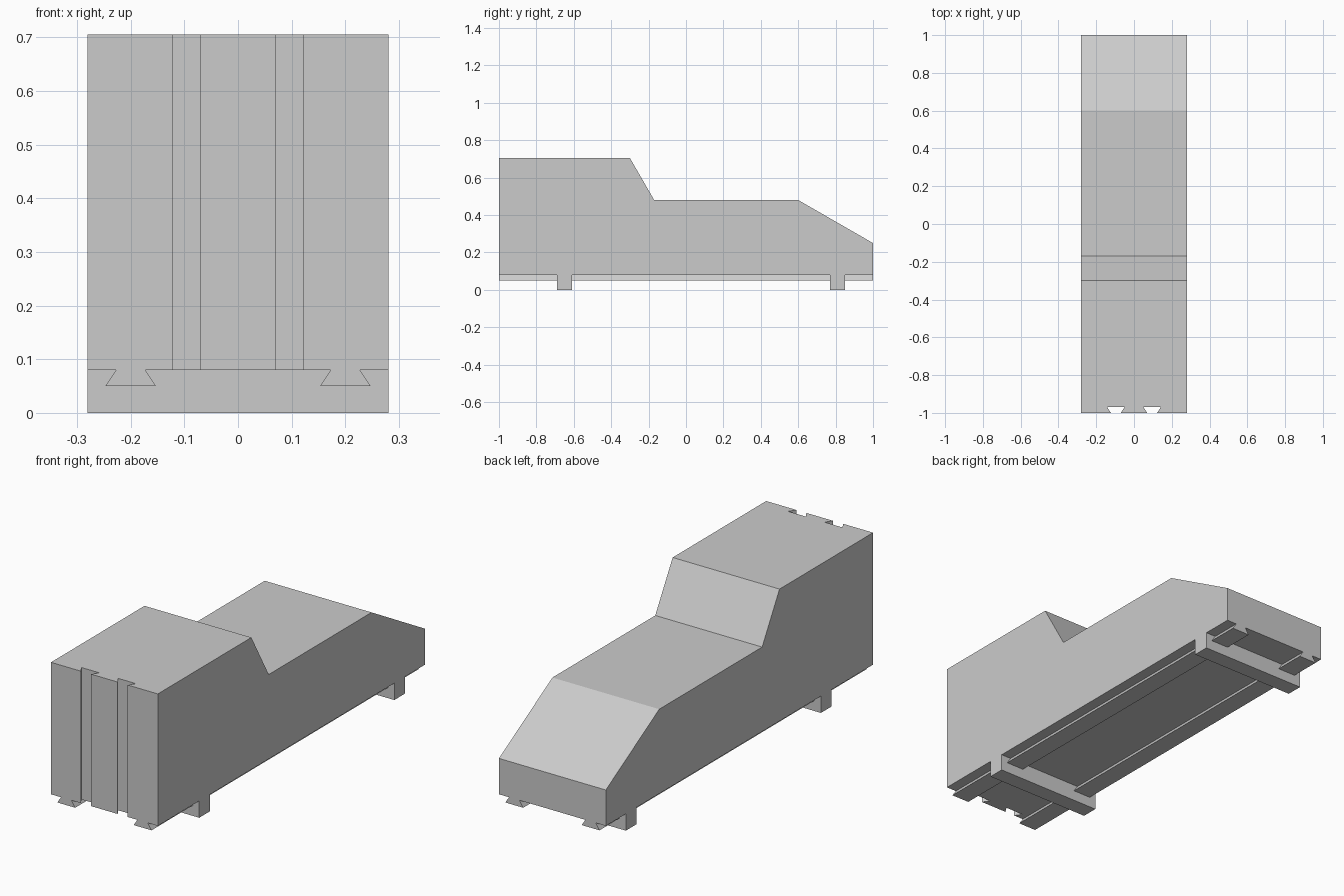
import bpy
import bmesh
from mathutils import Vector

if "Cube" in bpy.data.objects:
    bpy.data.objects.remove(bpy.data.objects["Cube"], do_unlink=True)

HALF_WIDTH = 0.28
FLOOR = 0.08
ROOF = 0.705

# One plain grey finish
GREY = (0.6, 0.6, 0.6, 1)
grey = bpy.data.materials.new("plain grey")
grey.use_nodes = True
grey.diffuse_color = GREY
grey.node_tree.nodes["Principled BSDF"].inputs["Base Color"].default_value = GREY


def prism(name, points, offset):
    """Extrude a flat outline of 3D points along an offset."""
    bm = bmesh.new()
    face = bm.faces.new([bm.verts.new(p) for p in points])
    ext = bmesh.ops.extrude_face_region(bm, geom=[face])
    moved = [v for v in ext["geom"] if isinstance(v, bmesh.types.BMVert)]
    bmesh.ops.translate(bm, verts=moved, vec=Vector(offset))
    bmesh.ops.recalc_face_normals(bm, faces=bm.faces)
    mesh = bpy.data.meshes.new(name)
    bm.to_mesh(mesh)
    bm.free()
    mesh.materials.append(grey)
    obj = bpy.data.objects.new(name, mesh)
    bpy.context.collection.objects.link(obj)
    return obj


def dovetail(centre, narrow, wide):
    """Pairs of (x, is_wide) around a dovetail section."""
    return [(centre - narrow, False), (centre + narrow, False),
            (centre + wide, True), (centre - wide, True)]


# Body: side profile extruded across the width
profile = [(-1, FLOOR), (-1, ROOF), (-0.3, ROOF), (-0.17, 0.48),
           (0.6, 0.48), (1, 0.25), (1, FLOOR)]
body = prism("body", [(-HALF_WIDTH, y, z) for y, z in profile],
             (2 * HALF_WIDTH, 0, 0))

# Dovetail slots running up the front
for side, label in ((1, "left"), (-1, "right")):
    outline = [(x, -0.968 if wide else -1.002, 0)
               for x, wide in dovetail(side * 0.096, 0.025, 0.047)]
    cutter = prism(label + "_slot_cutter", outline, (0, 0, 1))
    cutter.hide_render = True
    cut = body.modifiers.new(label + " slot", "BOOLEAN")
    cut.operation = "DIFFERENCE"
    cut.solver = "EXACT"
    cut.object = cutter
    bpy.context.view_layer.objects.active = body
    bpy.ops.object.modifier_apply(modifier=cut.name)
    bpy.data.objects.remove(cutter, do_unlink=True)

# Dovetail rails under the floor
for side, label in ((1, "left"), (-1, "right")):
    outline = [(x, -1, 0.05 if wide else FLOOR)
               for x, wide in dovetail(side * 0.2, 0.027, 0.047)]
    prism(label + "_rail", outline, (0, 2, 0))

# Cross bars under the rails
for y, label in ((-0.65, "front"), (0.81, "back")):
    outline = [(-HALF_WIDTH, y + dy, z) for dy, z in
               ((-0.04, 0), (0.04, 0), (0.04, FLOOR), (-0.04, FLOOR))]
    prism(label + "_cross_bar", outline, (2 * HALF_WIDTH, 0, 0))
